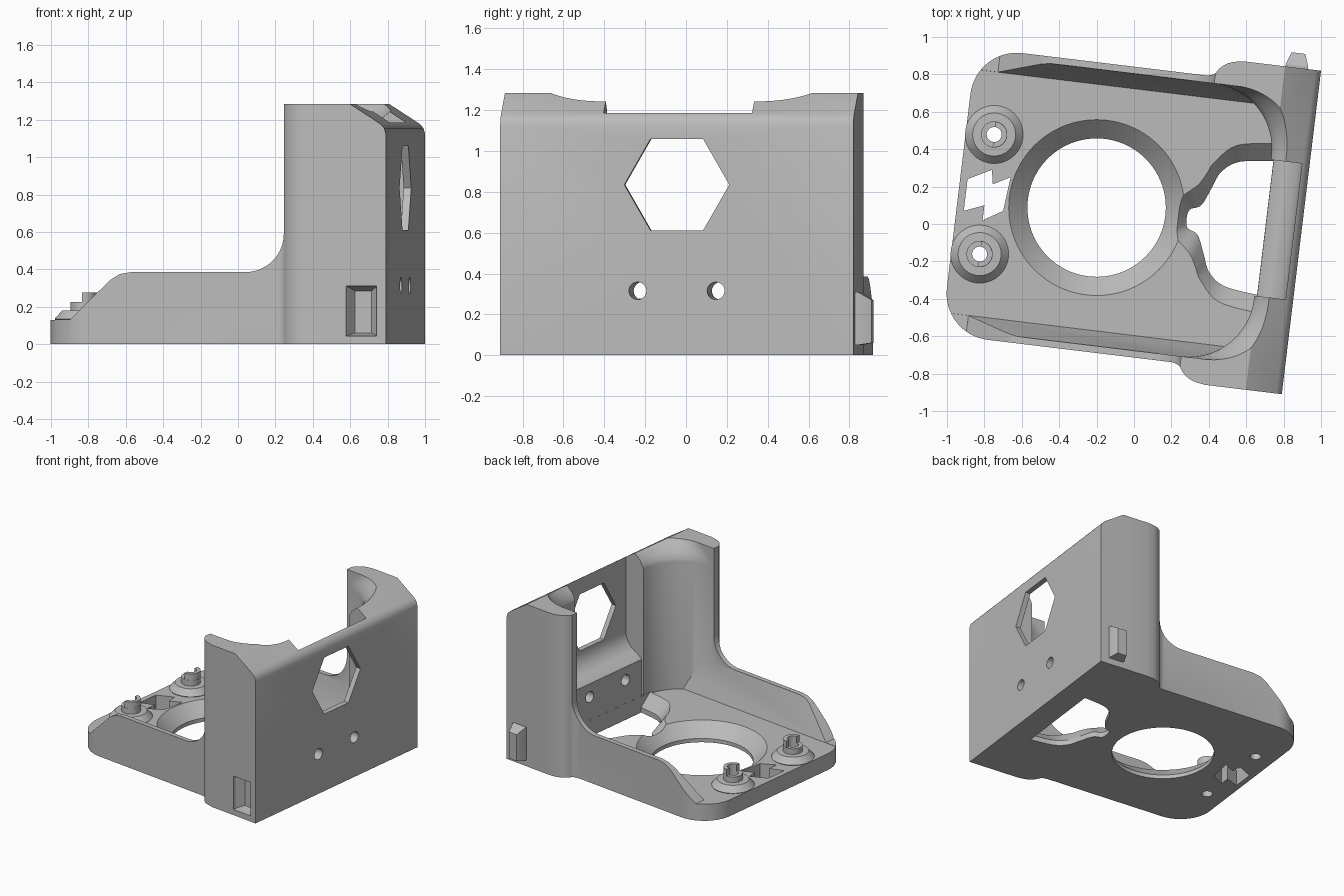
import bpy, bmesh, math
from mathutils import Matrix

if "Cube" in bpy.data.objects:
    bpy.data.objects.remove(bpy.data.objects["Cube"], do_unlink=True)

grey = bpy.data.materials.new("plain_grey")
grey.use_nodes = True
grey.diffuse_color = (0.5, 0.5, 0.5, 1)
grey.node_tree.nodes["Principled BSDF"].inputs["Base Color"].default_value = (0.5, 0.5, 0.5, 1)


def loft(name, sections):
    """Closed solid through rings that all have the same number of points."""
    bm = bmesh.new()
    rings = [[bm.verts.new(p) for p in s] for s in sections]
    n = len(rings[0])
    for a, b in zip(rings, rings[1:]):
        for i in range(n):
            j = (i + 1) % n
            bm.faces.new((a[i], a[j], b[j], b[i]))
    bm.faces.new(rings[0])
    bm.faces.new(rings[-1])
    bmesh.ops.recalc_face_normals(bm, faces=bm.faces)
    mesh = bpy.data.meshes.new(name)
    bm.to_mesh(mesh)
    bm.free()
    ob = bpy.data.objects.new(name, mesh)
    bpy.context.collection.objects.link(ob)
    mesh.materials.append(grey)
    return ob


def flat(pts, z):
    return [(x, y, z) for x, y in pts]


def along_y(pts, y):
    return [(x, y, z) for x, z in pts]


def along_x(pts, x):
    return [(x, y, z) for y, z in pts]


def arc(cx, cy, r, a0, a1, n=16):
    return [(cx + r * math.cos(math.radians(a0 + (a1 - a0) * i / n)),
             cy + r * math.sin(math.radians(a0 + (a1 - a0) * i / n))) for i in range(n + 1)]


def circle(cx, cy, r, n=64):
    return arc(cx, cy, r, 0, 360, n)[:-1]


def lathe(name, cx, cy, profile, n=64):
    return loft(name, [flat(circle(cx, cy, r, n), z) for r, z in profile])


def mirrored(half):
    return half + [(x, -y) for x, y in reversed(half) if abs(y) > 1e-6]


def smooth(pts, n=5):
    """Catmull-Rom curve through the points."""
    p = [pts[0]] + pts + [pts[-1]]
    out = []
    for a, b, c, d in zip(p, p[1:], p[2:], p[3:]):
        for i in range(n):
            t = i / n
            out.append(tuple(0.5 * (2 * q + (r - o) * t + (2 * o - 5 * q + 4 * r - s) * t * t
                                    + (3 * q - o - 3 * r + s) * t ** 3)
                             for o, q, r, s in zip(a, b, c, d)))
    return out + [pts[-1]]


def combine(ob, other, operation):
    mod = ob.modifiers.new("combine", "BOOLEAN")
    mod.operation, mod.solver, mod.object = operation, "EXACT", other
    bpy.context.view_layer.update()
    mesh = bpy.data.meshes.new_from_object(ob.evaluated_get(bpy.context.evaluated_depsgraph_get()))
    ob.modifiers.clear()
    ob.data = mesh
    bpy.data.objects.remove(other, do_unlink=True)


def cut(other):
    combine(body, other, "DIFFERENCE")


def add(other):
    combine(body, other, "UNION")


# Outer body: plan outline crossed with side profile
shoulder = smooth([(0.29, 0.772), (0.33, 0.785), (0.36, 0.825), (0.41, 0.857), (0.48, 0.871)], 4)
outline = mirrored(arc(-0.702, 0.522, 0.25, 180, 90) + shoulder + [(0.894, 0.871)])
body = loft("bracket_body", [flat(outline, 0), flat(outline, 1.4)])
side = [(-1.1, -0.1), (0.95, -0.1), (0.95, 1.1), (0.894, 1.125), (0.886, 1.155), (0.865, 1.178),
        (0.70, 1.285), (0.335, 1.285)] + arc(0.125, 0.595, 0.21, 0, -90) + [
        (-0.49, 0.385), (-0.55, 0.375), (-0.60, 0.345), (-0.82, 0.132), (-1.1, 0.132)]
combine(body, loft("side_profile", [along_y(side, -1), along_y(side, 1)]), "INTERSECT")


# Inner cavity with round corners and sloped rails
def cavity_plan(end):
    return mirrored([(-1.3, 0.735)] + arc(end - 0.35, 0.385, 0.35, 90, 0, 24))


cavity = loft("cavity", [flat(cavity_plan(0.685), 0.1), flat(cavity_plan(0.685), 1.5)])
valley = [(0.655, 0.13), (0.738, 0.385), (0.738, 1.6), (-0.738, 1.6), (-0.738, 0.385), (-0.655, 0.13)]
combine(cavity, loft("valley", [along_x(valley, -1.2), along_x(valley, 1)]), "INTERSECT")
cut(cavity)
cut(loft("top_flare", [flat(cavity_plan(e), z) for e, z in
                       ((0.68, 1.12), (0.69, 1.16), (0.715, 1.2), (0.765, 1.243), (0.85, 1.31))]))

# Thin back wall above a thicker foot
gap = [(0.5, 0.131), (0.70, 0.131), (0.70, 0.42)] + arc(0.70, 0.60, 0.153, -75, 0, 8) + [
    (0.853, 1.5), (0.5, 1.5)]
cut(loft("wall_gap", [along_y(gap, -0.366), along_y(gap, 0.366)]))

# Hexagon window and screw holes in the wall
hexagon = circle(0, 0.835, 0.259, 6)
cut(loft("window", [along_x(hexagon, 0.6), along_x(hexagon, 1)]))
for s in (-1, 1):
    hole = circle(s * 0.193, 0.315, 0.043, 32)
    cut(loft("wall_hole", [along_x(hole, 0.5), along_x(hole, 1)]))

# Countersunk main opening
cut(lathe("main_opening", -0.209, 0, [(0.37, -0.1), (0.37, 0.03), (0.48, 0.14)], 96))

# Flared rear opening in the floor
low = [(0.275, 0), (0.287, 0.05), (0.345, 0.08), (0.39, 0.18), (0.43, 0.27), (0.52, 0.335), (0.70, 0.36)]
high = [(0.20, 0), (0.215, 0.10), (0.31, 0.195), (0.35, 0.26), (0.385, 0.325), (0.494, 0.43), (0.699, 0.465)]
low, high = mirrored(smooth(low)), mirrored(smooth(high))
cut(loft("rear_opening", [flat(low, -0.1), flat(low, 0.04), flat(high, 0.14)]))

# Notched slot between the bosses
slot = [(-0.912, 0.068), (-0.789, 0.133), (-0.775, 0.057), (-0.685, 0.106),
        (-0.703, -0.078), (-0.806, -0.141), (-0.806, -0.06), (-0.912, -0.103)]
cut(loft("slot", [flat(slot, -0.1), flat(slot, 0.3)]))

# Stepped bosses with half sleeves
for s in (-1, 1):
    y = s * 0.322
    add(lathe("boss", -0.8, y, [(0.15, 0.05), (0.15, 0.128), (0.155, 0.135), (0.115, 0.18),
                                (0.07, 0.181), (0.07, 0.225)]))
    half = arc(-0.8, y, 0.069, -90, 90)
    add(loft("half_sleeve", [flat(half, 0.2), flat(half, 0.277)]))
    cut(lathe("boss_hole", -0.8, y, [(0.04, -0.1), (0.04, 0.4)], 32))


# Clip on one side, matching pocket on the other
def panel(y, hx, z0, z1):
    return along_y([(0.763 - hx, z0), (0.763 + hx, z0), (0.763 + hx, z1), (0.763 - hx, z1)], y)


add(loft("clip", [panel(0.85, 0.06, 0.05, 0.31), panel(0.885, 0.06, 0.05, 0.31),
                  panel(0.95, 0.037, 0.06, 0.27)]))
cut(loft("pocket", [panel(-0.95, 0.082, 0.045, 0.31), panel(-0.85, 0.082, 0.045, 0.31),
                    panel(-0.79, 0.045, 0.06, 0.285)]))

# Final placement and shading
body.data.transform(Matrix.Rotation(math.radians(-6.92), 4, "Z") @ Matrix.Translation((0, 0.063, 0)))
bpy.ops.object.select_all(action="DESELECT")
body.select_set(True)
bpy.context.view_layer.objects.active = body
bpy.ops.object.shade_smooth_by_angle(angle=math.radians(30))
